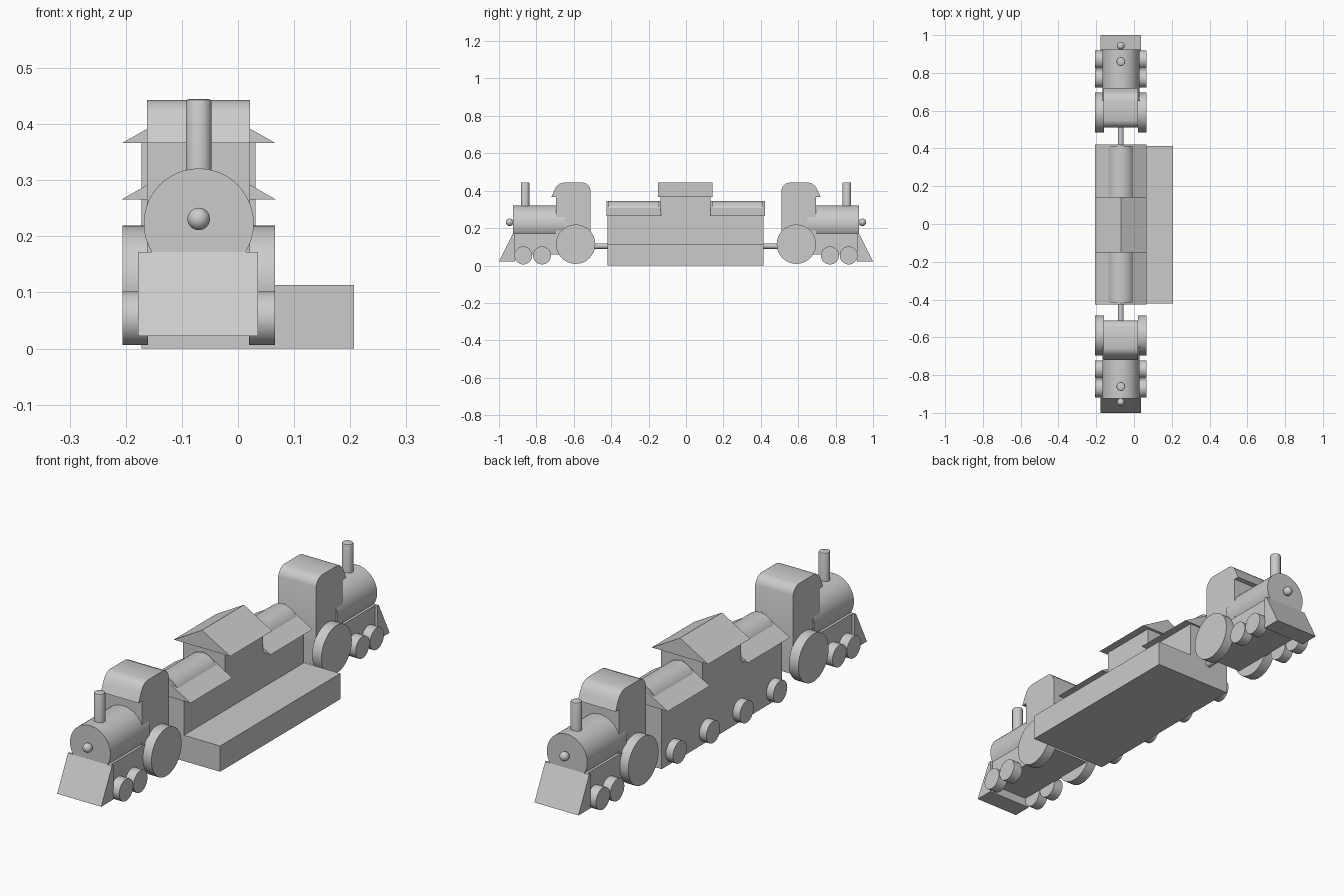
import bpy, bmesh, math
from mathutils import Matrix, Vector

cube = bpy.data.objects.get("Cube")
if cube:
    bpy.data.objects.remove(cube, do_unlink=True)

grey = bpy.data.materials.new("plain_grey")
grey.use_nodes = True
grey.diffuse_color = (0.6, 0.6, 0.6, 1)
grey.node_tree.nodes["Principled BSDF"].inputs["Base Color"].default_value = (0.6, 0.6, 0.6, 1)

CX = -0.07  # centre line of the train


def finish(name, bm, smooth=False):
    bmesh.ops.recalc_face_normals(bm, faces=bm.faces)
    mesh = bpy.data.meshes.new(name)
    bm.to_mesh(mesh)
    bm.free()
    mesh.materials.append(grey)
    obj = bpy.data.objects.new(name, mesh)
    bpy.context.collection.objects.link(obj)
    if smooth:
        bpy.ops.object.select_all(action='DESELECT')
        obj.select_set(True)
        bpy.context.view_layer.objects.active = obj
        bpy.ops.object.shade_smooth_by_angle(angle=math.radians(35))
    return obj


def box(name, x, y, z):
    bm = bmesh.new()
    bmesh.ops.create_cube(bm, size=1)
    for v in bm.verts:
        v.co = Vector([(r[0] + r[1]) / 2 + c * (r[1] - r[0]) for c, r in zip(v.co, (x, y, z))])
    return finish(name, bm)


def rod(name, start, end, radius, bevel=0.0):
    """Cylinder between two points, optionally with a softened rim."""
    a, b = Vector(start), Vector(end)
    bm = bmesh.new()
    bmesh.ops.create_cone(bm, cap_ends=True, segments=48, radius1=radius, radius2=radius,
                          depth=(b - a).length)
    if bevel:
        rim = [e for e in bm.edges if all(v.co.z > 0 for v in e.verts)]
        bmesh.ops.bevel(bm, geom=rim, offset=bevel, segments=2, affect='EDGES', profile=0.5)
    turn = (b - a).to_track_quat('Z', 'Y').to_matrix().to_4x4()
    bm.transform(Matrix.Translation((a + b) / 2) @ turn)
    return finish(name, bm, True)


def extrude(name, profile, axis, lo, hi, smooth=False):
    """Extrude a closed (horizontal, z) outline along the x or y axis."""
    place = (lambda p, d: (d, p[0], p[1])) if axis == 'x' else (lambda p, d: (p[0], d, p[1]))
    bm = bmesh.new()
    rings = [[bm.verts.new(place(p, d)) for p in profile] for d in (lo, hi)]
    bm.faces.new(rings[0])
    bm.faces.new(rings[1])
    n = len(profile)
    for i in range(n):
        j = (i + 1) % n
        bm.faces.new((rings[0][i], rings[0][j], rings[1][j], rings[1][i]))
    return finish(name, bm, smooth)


def gable(name, eave, y0, y1):
    half = 0.137
    extrude(name, [(CX - half, eave), (CX + half, eave), (CX, eave + 0.078)], 'y', y0, y1)


def wheel(name, side, y, z, radius):
    inner, outer = CX + side * 0.09, CX + side * 0.136
    rod(name, (inner, y, z), (outer, y, z), radius)


def engine(label, s):
    """Locomotive facing the direction s along y."""
    # Chassis and wedge plough
    box(label + "_chassis", (-0.165, 0.025), sorted((s * 0.51, s * 0.925)), (0.06, 0.172))
    extrude(label + "_plough", [(s * 1.0, 0.022), (s * 0.925, 0.172), (s * 0.915, 0.172),
                                (s * 0.915, 0.022)], 'x', -0.178, 0.036)
    # Boiler, chimney and lamp
    rod(label + "_boiler", (CX, s * 0.65, 0.223), (CX, s * 0.925, 0.223), 0.098)
    rod(label + "_chimney", (CX, s * 0.86, 0.28), (CX, s * 0.86, 0.445), 0.023, 0.006)
    bm = bmesh.new()
    bmesh.ops.create_uvsphere(bm, u_segments=32, v_segments=16, radius=0.02,
                              matrix=Matrix.Translation((CX, s * 0.943, 0.231)))
    finish(label + "_lamp", bm, True)
    # Cab with a curved roof and front overhang
    outline = [(0.51, 0.1), (0.51, 0.405), (0.517, 0.422), (0.53, 0.436), (0.548, 0.443),
               (0.655, 0.443), (0.675, 0.438), (0.692, 0.424), (0.704, 0.402),
               (0.72, 0.366), (0.696, 0.366), (0.696, 0.1)]
    extrude(label + "_cab", [(s * y, z) for y, z in outline], 'x', -0.162, 0.021, True)
    # Wheels
    for side, word in ((-1, "right"), (1, "left")):
        wheel(f"{label}_{word}_drive_wheel", side, s * 0.59, 0.114, 0.105)
        for i, y in enumerate((0.77, 0.87)):
            wheel(f"{label}_{word}_small_wheel_{i}", side, s * y, 0.054, 0.048)
    # Coupling to the carriage
    rod(label + "_coupling", (CX, s * 0.40, 0.104), (CX, s * 0.53, 0.104), 0.015)


engine("front_engine", -1)
engine("rear_engine", 1)

# Carriage body, raised centre and side platform
box("carriage_body", (-0.172, 0.031), (-0.42, 0.414), (0, 0.266))
box("carriage_centre", (-0.172, 0.031), (-0.135, 0.13), (0.26, 0.366))
box("platform", (0.02, 0.207), (-0.42, 0.414), (0, 0.113))

# Roofs
gable("centre_roof", 0.366, -0.15, 0.142)
for word, y0, y1 in (("front", -0.425, -0.135), ("rear", 0.13, 0.422)):
    gable(word + "_roof", 0.266, y0, y1)
    inset = 0.01
    rod(word + "_roof_vault", (CX, y0 + inset, 0.27), (CX, y1 - inset, 0.27), 0.075)

# Carriage wheels on the open side
for i, y in enumerate((-0.36, -0.127, 0.105, 0.337)):
    wheel(f"carriage_wheel_{i}", -1, y, 0.054, 0.048)
